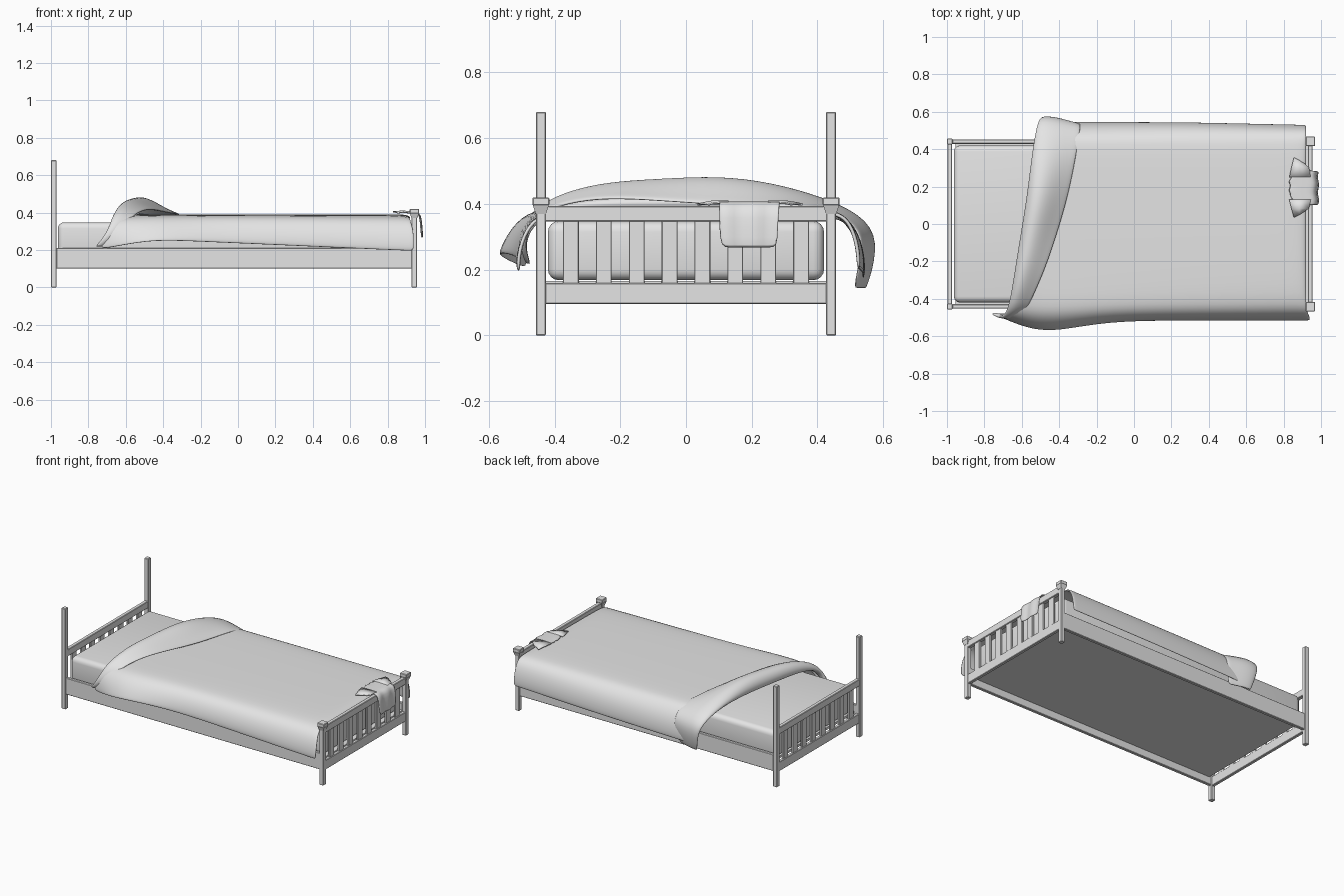
import bpy, bmesh, math
from mathutils import Vector, Matrix

old = bpy.data.objects.get("Cube")
if old:
    bpy.data.objects.remove(old, do_unlink=True)

grey = bpy.data.materials.new("plain_grey")
grey.use_nodes = True
grey.diffuse_color = (0.78, 0.78, 0.78, 1)
grey.node_tree.nodes["Principled BSDF"].inputs["Base Color"].default_value = (0.78, 0.78, 0.78, 1)


def finish(name, bm, smooth=None):
    bmesh.ops.recalc_face_normals(bm, faces=bm.faces)
    mesh = bpy.data.meshes.new(name)
    bm.to_mesh(mesh)
    bm.free()
    ob = bpy.data.objects.new(name, mesh)
    bpy.context.collection.objects.link(ob)
    mesh.materials.append(grey)
    if smooth:
        bpy.ops.object.select_all(action="DESELECT")
        ob.select_set(True)
        bpy.context.view_layer.objects.active = ob
        bpy.ops.object.shade_smooth_by_angle(angle=math.radians(smooth))
    return ob


def box(name, lo, hi, bevel=0.003, segments=1, smooth=None):
    bm = bmesh.new()
    bmesh.ops.create_cube(bm, size=1)
    lo, hi = Vector(lo), Vector(hi)
    for v in bm.verts:
        v.co = (lo + hi) / 2 + v.co * (hi - lo)
    if bevel:
        bmesh.ops.bevel(bm, geom=bm.edges[:], offset=bevel, segments=segments,
                        profile=0.5, affect="EDGES")
    finish(name, bm, smooth)


def cloth(name, rows, thickness, levels=2):
    """Skin a grid of points, then thicken and soften it."""
    bm = bmesh.new()
    grid = [[bm.verts.new(p) for p in row] for row in rows]
    for a, b in zip(grid, grid[1:]):
        for i in range(len(a) - 1):
            bm.faces.new((a[i], a[i + 1], b[i + 1], b[i]))
    ob = finish(name, bm, 60)
    solid = ob.modifiers.new("thickness", "SOLIDIFY")
    solid.thickness = thickness
    solid.offset = 0
    if levels:
        sub = ob.modifiers.new("soften", "SUBSURF")
        sub.levels = sub.render_levels = levels


def interp(x, table):
    for (x0, y0), (x1, y1) in zip(table, table[1:]):
        if x <= x1:
            t = max(0, (x - x0) / (x1 - x0))
            return y0 + (y1 - y0) * t
    return table[-1][1]


# Posts, side rails and the caps of the foot posts
for side, s in (("right", -1), ("left", 1)):
    y0, y1 = sorted((s * 0.426, s * 0.457))
    box(f"head_post_{side}", (-1, y0, 0), (-0.97, y1, 0.68))
    box(f"foot_post_{side}", (0.928, y0, 0), (0.957, y1, 0.4))
    box(f"post_cap_{side}", (0.918, y0 - 0.01, 0.395), (0.968, y1 + 0.01, 0.42))
    bm = bmesh.new()
    bmesh.ops.create_cone(bm, cap_ends=True, segments=4, radius1=0.022, radius2=0.034, depth=0.025)
    bmesh.ops.transform(bm, verts=bm.verts, matrix=Matrix.Translation((0.943, s * 0.4415, 0.3825))
                        @ Matrix.Rotation(math.radians(45), 4, "Z"))
    finish(f"cap_neck_{side}", bm)
    box(f"side_rail_{side}", (-0.972, s * 0.44 - 0.011, 0.1), (0.93, s * 0.44 + 0.011, 0.212))

# Slatted panels at both ends
for end, x in (("head", -0.985), ("foot", 0.942)):
    box(f"{end}_bottom_rail", (x - 0.011, -0.43, 0.096), (x + 0.011, 0.43, 0.16))
    box(f"{end}_top_rail", (x - 0.013, -0.43, 0.347), (x + 0.013, 0.43, 0.394))
    for i in range(8):
        y = -0.35 + i * 0.1
        box(f"{end}_slat_{i + 1}", (x - 0.007, y - 0.024, 0.155), (x + 0.007, y + 0.024, 0.35), 0.002)

# Base panel and mattress
box("base_panel", (-0.955, -0.43, 0.15), (0.93, 0.43, 0.166), 0)
box("mattress", (-0.963, -0.42, 0.168), (0.918, 0.42, 0.348), 0.033, 4, 40)

# Blanket: a flaring cross-section swept along the bed
section = [(-0.51, 0.21), (-0.51, 0.25), (-0.495, 0.31), (-0.455, 0.368), (-0.36, 0.383), (0, 0.386),
           (0.4, 0.383), (0.465, 0.372), (0.515, 0.31), (0.538, 0.24), (0.54, 0.17)]
head_edge = [(-0.515, -0.72), (-0.36, -0.6), (0, -0.55), (0.4, -0.5), (0.53, -0.45)]
hem = [(-0.75, -0.01), (-0.45, 0.045), (0, 0.025), (0.9, -0.015)]
rows = []
for u in (0, 0.06, 0.12, 0.2, 0.35, 0.55, 0.75, 0.92, 0.985, 1):
    row = []
    for i, (y, z) in enumerate(section):
        start = interp(y, head_edge) if i else -0.75
        end = 0.94 if y < -0.47 else 0.92
        x = start + (end - start) * u
        if i < 4:
            low = 1 - i / 4
            y -= low * (0.065 * math.exp(-((x + 0.45) / 0.2) ** 2) - 0.04 * math.exp(-((x + 0.76) / 0.1) ** 2))
            z += interp(x, hem) * low
        elif i > 7:
            y -= 0.03 * max(0, u - 0.5)
            z += 0.03 * u
        if u == 1:
            z = min(z, 0.37)
        row.append((x, y, z))
    rows.append(row)
cloth("blanket", rows, 0.012)

# Turned-back fold: y, z, head x, rear x, crest height, rear height, tilt of the raised direction
path = [(-0.475, 0.215, -0.76, -0.71, 0.01, 0, -80), (-0.50, 0.28, -0.70, -0.63, 0.012, 0, -75),
        (-0.455, 0.36, -0.67, -0.575, 0.025, 0.01, -35), (-0.36, 0.38, -0.65, -0.53, 0.053, 0.025, -10),
        (-0.24, 0.385, -0.63, -0.475, 0.078, 0.035, 0), (-0.08, 0.385, -0.605, -0.42, 0.088, 0.025, 0),
        (0.1, 0.385, -0.575, -0.365, 0.098, 0.012, 0), (0.25, 0.385, -0.555, -0.33, 0.078, 0.008, 5),
        (0.41, 0.38, -0.535, -0.30, 0.038, 0.008, 20), (0.535, 0.33, -0.51, -0.285, 0.028, 0.01, 45),
        (0.56, 0.26, -0.485, -0.285, 0.015, 0, 85), (0.53, 0.14, -0.46, -0.31, 0.01, 0, 90)]
bulge = [(0.5, 0, 0), (0.1, 0.05, 0), (-0.03, 0.3, 0), (0.04, 0.8, 0), (0.25, 1.04, 0),
         (0.5, 0.85, 0.15), (0.8, 0.3, 0.7), (1, 0, 1)]
rows = []
for y, z, xh, xr, crest, rear, tilt in path:
    a = math.radians(tilt)
    skew = 0.03 if y > 0.5 else 0
    row = []
    for t, c, r in bulge:
        h = c * crest + r * rear
        row.append((xh + (xr - xh) * t, y + math.sin(a) * h - skew * (t - 0.3), z + math.cos(a) * h))
    rows.append(row)
cloth("blanket_fold", rows, 0.012)

# Small shirt draped over the foot rail: x, z, right y, left y
drape = [(0.83, 0.402, 0.15, 0.24), (0.87, 0.406, 0.10, 0.28), (0.925, 0.404, 0.10, 0.29),
         (0.955, 0.404, 0.10, 0.285), (0.975, 0.385, 0.10, 0.285), (0.98, 0.33, 0.10, 0.28),
         (0.985, 0.265, 0.105, 0.28)]
cloth("shirt_body", [[(x + 0.007 * math.sin(i * 2.2), a + (b - a) * i / 6, z) for i in range(7)]
                     for x, z, a, b in drape], 0.006, 1)
for side, y0, y1, s in (("right", 0.13, 0.035, -1), ("left", 0.25, 0.355, 1)):
    mid = (y0 + y1) / 2
    cloth(f"shirt_sleeve_{side}", [
        [(0.83, y0, 0.405), (0.89, y0, 0.407), (0.945, y0, 0.405)],
        [(0.842, mid, 0.402), (0.885, mid, 0.408), (0.935, mid, 0.403)],
        [(0.855, y1, 0.398), (0.885, y1 - s * 0.015, 0.402), (0.915, y1 - s * 0.035, 0.398)]], 0.006, 0)
